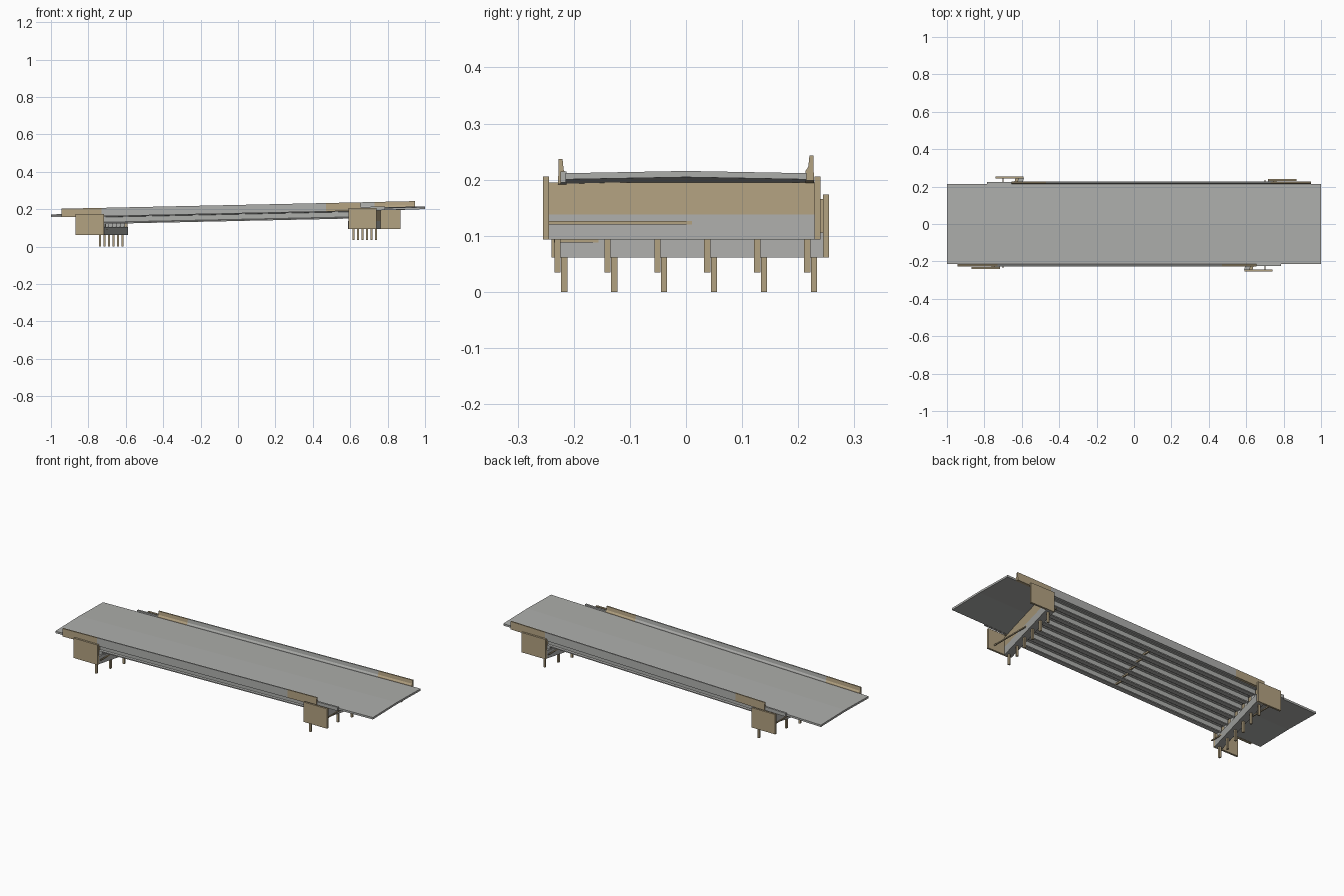
import bpy, bmesh

if "Cube" in bpy.data.objects:
    bpy.data.objects.remove(bpy.data.objects["Cube"])

SKEW = 0.27      # x shift per unit of y
GRADE = 0.0215   # longitudinal slope of the deck


def material(name, rgb):
    m = bpy.data.materials.new(name)
    m.diffuse_color = (*rgb, 1)
    m.use_nodes = True
    m.node_tree.nodes["Principled BSDF"].inputs["Base Color"].default_value = m.diffuse_color
    return m


GREY = material("concrete_grey", (0.42, 0.425, 0.41))
TAN = material("concrete_tan", (0.45, 0.36, 0.22))


def extrude(name, profile, x0, x1, mat, skew=0.0, grade=GRADE):
    """Sweep a (y, z) profile along x; ends may be skewed, path may climb."""
    bm = bmesh.new()
    rings = []
    for x in (x0, x1):
        rings.append([bm.verts.new((x + skew * y, y, z + grade * (x + skew * y)))
                      for y, z in profile])
    n = len(profile)
    for i in range(n):
        j = (i + 1) % n
        bm.faces.new((rings[0][i], rings[0][j], rings[1][j], rings[1][i]))
    bm.faces.new(rings[0])
    bm.faces.new(rings[1])
    bmesh.ops.recalc_face_normals(bm, faces=bm.faces[:])
    mesh = bpy.data.meshes.new(name)
    bm.to_mesh(mesh)
    bm.free()
    ob = bpy.data.objects.new(name, mesh)
    bpy.context.collection.objects.link(ob)
    mesh.materials.append(mat)
    return ob


def box(name, x0, x1, y0, y1, z0, z1, mat, skew=0.0, grade=0.0):
    return extrude(name, [(y0, z0), (y1, z0), (y1, z1), (y0, z1)],
                   x0, x1, mat, skew, grade)


# Crowned deck slab with approach ends
extrude("deck", [(-0.215, 0.179), (0, 0.183), (0.215, 0.179),
                 (0.215, 0.190), (0, 0.194), (-0.215, 0.190)], -1, 1, GREY)

# Parapets: grey on the span, tan on the wing ends, mirrored by half a turn
for s, side in ((-1, "front"), (1, "back")):
    barrier = [(s * y, z) for y, z in ((0.213, 0.178), (0.228, 0.178), (0.227, 0.223),
                                       (0.220, 0.223), (0.218, 0.203), (0.213, 0.195))]
    for part, a, b, mat in (("long_end", 0.73, 0.945, TAN),
                            ("middle", -0.47, 0.73, GREY),
                            ("short_end", -0.655, -0.47, TAN)):
        extrude(f"{side}_parapet_{part}", barrier, min(s * a, s * b), max(s * a, s * b), mat)
    # Low curb beyond the short end
    a, b = sorted((-s * 0.785, -s * 0.655))
    y0, y1 = sorted((s * 0.213, s * 0.224))
    box(f"{side}_curb", a, b, y0, y1, 0.178, 0.198, GREY, grade=GRADE)

# I-shaped girders with skewed ends
GIRDER_Y = [-0.195 + 0.078 * i for i in range(6)]
for i, yc in enumerate(GIRDER_Y):
    half = [(0.013, 0.137), (0.013, 0.143), (0.004, 0.146),
            (0.004, 0.173), (0.015, 0.175), (0.015, 0.180)]
    shape = [(yc + y, z) for y, z in half] + [(yc - y, z) for y, z in reversed(half)]
    extrude(f"girder_{i + 1}", shape, -0.675, 0.675, GREY, SKEW)

# Staggered midspan braces, one in each bay
for i in range(5):
    y0, y1 = GIRDER_Y[i], GIRDER_Y[i + 1]
    xc = SKEW * (y0 + y1) / 2
    box(f"midspan_brace_{i + 1}", xc - 0.004, xc + 0.004, y0, y1, 0.146, 0.154, TAN)

# Abutments: d is the outward direction along x
for d, end, base, y0, y1 in ((-1, "left", 0.061, -0.235, 0.245),
                             (1, "right", 0.093, -0.245, 0.235)):
    def span(a, b):
        return tuple(sorted((d * a, d * b)))

    # Cap beam and the wall standing on its outer edge
    box(f"{end}_cap", *span(0.655, 0.70), y0, y1, base, base + 0.045, GREY, SKEW)
    top = 0.182 + GRADE * d * 0.69
    box(f"{end}_backwall", *span(0.682, 0.70), y0, y1, base + 0.045, top - 0.002, TAN, SKEW)

    # Tie rod running straight between the wing walls
    box(f"{end}_tie_rod", *span(0.697, 0.703), y0, y1, base + 0.027, base + 0.033, TAN)

    # Wing walls: long one outward, short one astride the cap
    far = 0.229 * d
    near = -0.244 * d
    box(f"{end}_outer_wing", *span(0.716, 0.868), min(far, far + d * 0.011),
        max(far, far + d * 0.011), base, base + 0.113, TAN)
    box(f"{end}_inner_wing", *span(0.592, 0.740), min(near, near - d * 0.011),
        max(near, near - d * 0.011), base, base + 0.113, TAN)

    # Piles below the cap
    for i in range(6):
        yp = (-0.217 if d < 0 else -0.229) + 0.089 * i
        xp = d * 0.68 + SKEW * yp
        box(f"{end}_pile_{i + 1}", xp - 0.0055, xp + 0.0055, yp - 0.0055, yp + 0.0055,
            base - (0.061 if d < 0 else 0.058), base + 0.005, TAN)

    # Bearings carrying the girders
    for i, yc in enumerate(GIRDER_Y):
        xb = d * 0.668 + SKEW * yc
        box(f"{end}_bearing_{i + 1}", xb - 0.01, xb + 0.01, yc - 0.011, yc + 0.011,
            base + 0.045, 0.138 + GRADE * xb, GREY)
